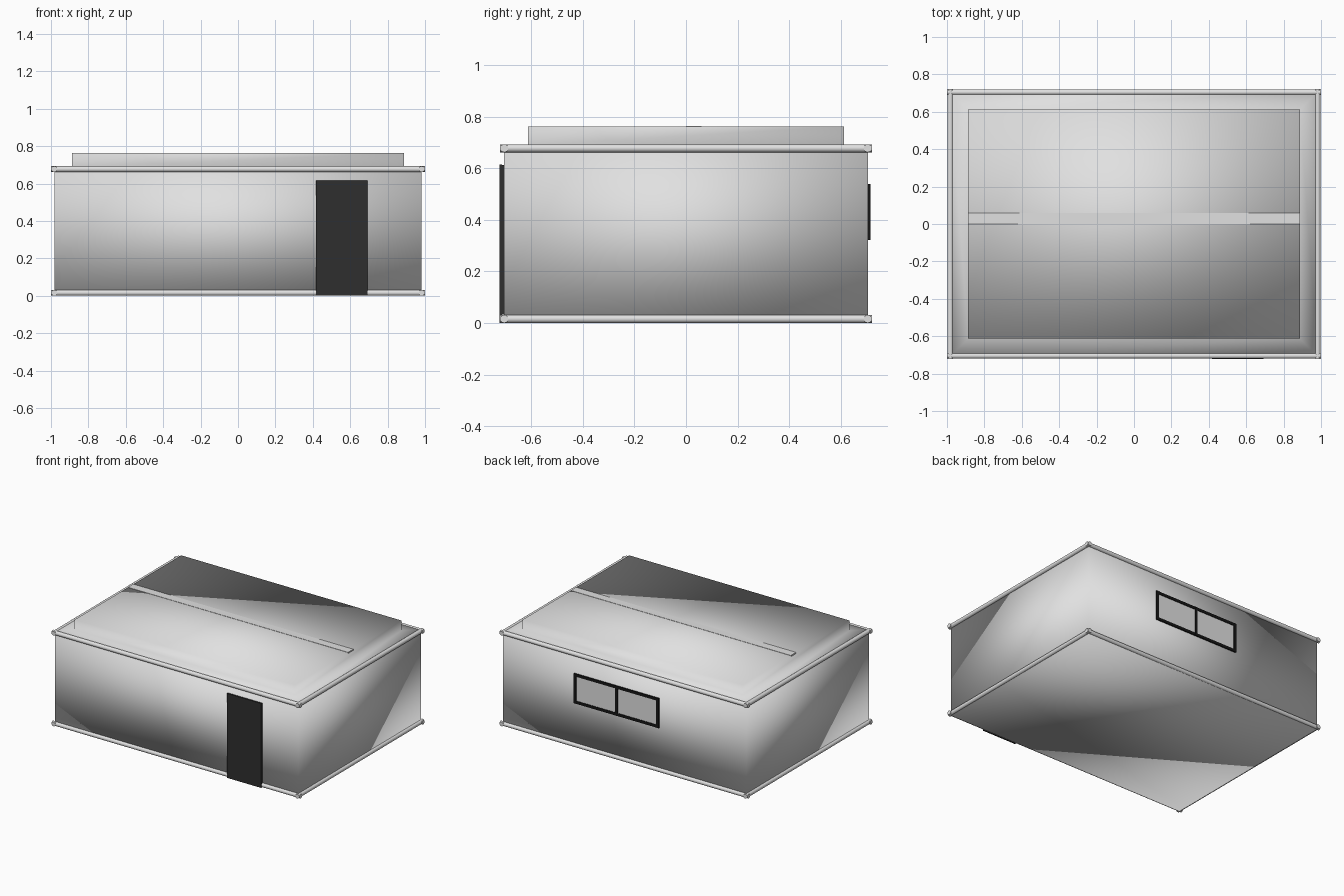
import bpy, bmesh
from mathutils import Matrix, Vector

if "Cube" in bpy.data.objects:
    bpy.data.objects.remove(bpy.data.objects["Cube"])


def material(name, value):
    m = bpy.data.materials.new(name)
    m.diffuse_color = (value, value, value, 1)
    m.use_nodes = True
    m.node_tree.nodes["Principled BSDF"].inputs["Base Color"].default_value = m.diffuse_color
    return m


GREY = material("light grey", 0.75)
DARK = material("dark grey", 0.028)
BLACK = material("black", 0.008)


def finish(name, bm, mat, smooth=False):
    bmesh.ops.recalc_face_normals(bm, faces=bm.faces)
    me = bpy.data.meshes.new(name)
    bm.to_mesh(me)
    bm.free()
    me.materials.append(mat)
    for p in me.polygons:
        p.use_smooth = smooth
    ob = bpy.data.objects.new(name, me)
    bpy.context.collection.objects.link(ob)
    return ob


def box(name, x, y, z, mat):
    bm = bmesh.new()
    size = Vector((x[1] - x[0], y[1] - y[0], z[1] - z[0]))
    mid = Vector((x[0] + x[1], y[0] + y[1], z[0] + z[1])) / 2
    bmesh.ops.create_cube(bm, size=1, matrix=Matrix.Translation(mid) @ Matrix.Diagonal((*size, 1)))
    return finish(name, bm, mat)


# Cabin body with raised inset roof, one softly shaded shell
bm = bmesh.new()
rings = []
for hx, hy, z in ((0.982, 0.706, 0), (0.982, 0.706, 0.688), (0.887, 0.613, 0.688), (0.887, 0.613, 0.762)):
    rings.append([bm.verts.new((sx * hx, sy * hy, z)) for sx, sy in ((-1, -1), (1, -1), (1, 1), (-1, 1))])
for a, b in zip(rings, rings[1:]):
    for i in range(4):
        j = (i + 1) % 4
        bm.faces.new((a[i], a[j], b[j], b[i]))
bm.faces.new(rings[0])
bm.faces.new(rings[-1])
finish("cabin_body", bm, GREY, True)

# Low strip along the roof
box("roof_strip", (-0.887, 0.887), (0.0, 0.06), (0.755, 0.764), GREY)

# Round rails along the top and bottom edges
R = 0.0155


def rail(name, axis, length, pos):
    bm = bmesh.new()
    turn = Matrix.Rotation(1.5707963, 4, 'Y' if axis == 'x' else 'X')
    bmesh.ops.create_cone(bm, cap_ends=True, segments=16, radius1=R, radius2=R, depth=length,
                          matrix=Matrix.Translation(pos) @ turn)
    ob = finish(name, bm, GREY)
    bpy.context.view_layer.objects.active = ob
    ob.select_set(True)
    bpy.ops.object.shade_smooth_by_angle(angle=0.6)
    ob.select_set(False)


for level, z in (("bottom", R), ("top", 0.677)):
    for side, s in (("a", -1), ("b", 1)):
        rail(f"{level}_long_rail_{side}", 'x', 2.0, (0, s * 0.7045, z))
        rail(f"{level}_short_rail_{side}", 'y', 1.442, (s * 0.982, 0, z))

# Front door, just proud of the rails
box("door", (0.417, 0.693), (-0.7225, -0.714), (0.0, 0.615), DARK)
# Door backing between the plate and the wall
box("door_backing", (0.42, 0.69), (-0.714, -0.70), (0.032, 0.612), DARK)

# Back window: two panes in a black frame
X0, X1, Z0, Z1, T = -0.28, 0.405, 0.321, 0.538, 0.02
XM = (X0 + X1) / 2
box("window_panes", (X0 + T / 2, X1 - T / 2), (0.702, 0.71), (Z0 + T / 2, Z1 - T / 2), GREY)
for i, x in enumerate((X0 + T / 2, XM, X1 - T / 2)):
    box(f"window_post_{i}", (x - T / 2, x + T / 2), (0.705, 0.7145), (Z0, Z1), BLACK)
for i, z in enumerate((Z0, Z1 - T)):
    box(f"window_bar_{i}", (X0, X1), (0.705, 0.714), (z, z + T), BLACK)
